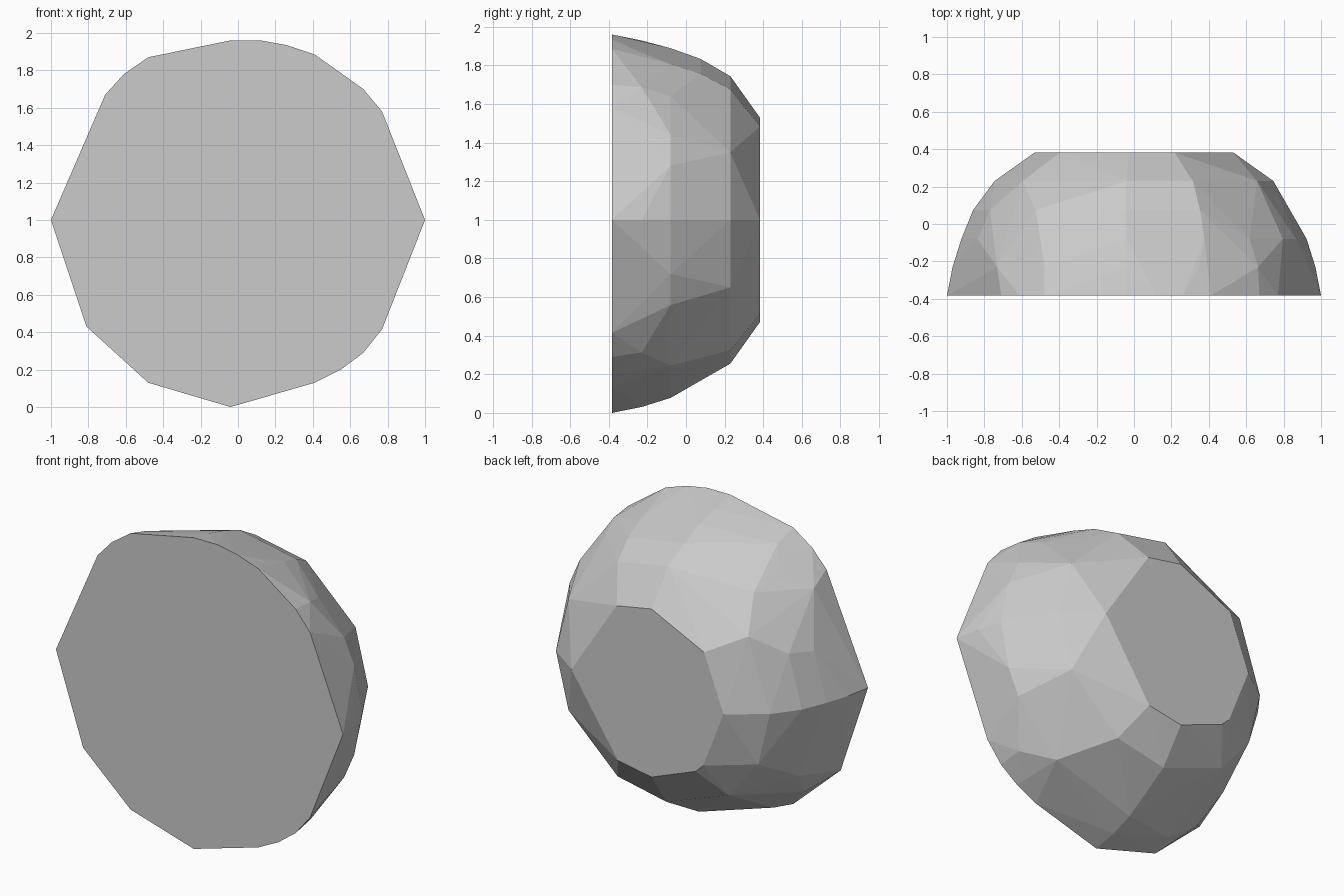
import bpy, bmesh, math

if "Cube" in bpy.data.objects:
    bpy.data.objects.remove(bpy.data.objects["Cube"])

# Flat front outline (x, z) at y = -0.38
front = [(-1, 1), (-.71, 1.67), (-.61, 1.78), (-.48, 1.87), (-.04, 1.96),
         (.12, 1.96), (.26, 1.935), (.41, 1.885), (.67, 1.70), (.77, 1.58),
         (1, 1), (.77, .415), (.67, .29), (.55, .2), (.41, .13), (-.04, 0),
         (-.48, .13), (-.81, .43)]

# Dome rings stepping back: depth, radius, facet corner angles
rings = [
    (-.23, .955, (46, 120, 140, 226, 242, 314)),
    (-.23, .970, (0, 180)),
    (-.23, .930, (68, 92.5)),
    (-.23, .970, (267.6,)),
    (-.08, .910, (18, 29, 304, 331, 342)),
    (-.08, .890, (46, 65, 92.5, 130, 160, 215)),
    (-.08, .923, (0, 180, 267.8)),
    (.075, .835, (65, 93, 129, 157)),
    (.075, .860, (180,)),
    (.23, .745, (0, 28, 65, 93, 143, 180, 207, 232, 268, 295, 332)),
    (.383, .530, (0, 66, 93, 138, 180, 223, 231, 267, 293)),
]

# Faceted dome: wrap the rings in a flat-shaded convex skin
bm = bmesh.new()
for x, z in front:
    bm.verts.new((x, -.383, z))
for y, r, angles in rings:
    for a in map(math.radians, angles):
        bm.verts.new((r * math.cos(a), y, 1 + r * math.sin(a)))
hull = bmesh.ops.convex_hull(bm, input=bm.verts[:])
loose = {v for v in hull["geom_interior"] + hull["geom_unused"]
         if isinstance(v, bmesh.types.BMVert)}
bmesh.ops.delete(bm, geom=list(loose), context='VERTS')

# Merge coplanar triangles into the flat front and back faces
bmesh.ops.dissolve_limit(bm, angle_limit=math.radians(1),
                         verts=bm.verts[:], edges=bm.edges[:])
bmesh.ops.recalc_face_normals(bm, faces=bm.faces[:])

mesh = bpy.data.meshes.new("faceted_dome")
bm.to_mesh(mesh)
bm.free()
bpy.context.collection.objects.link(bpy.data.objects.new("faceted_dome", mesh))
